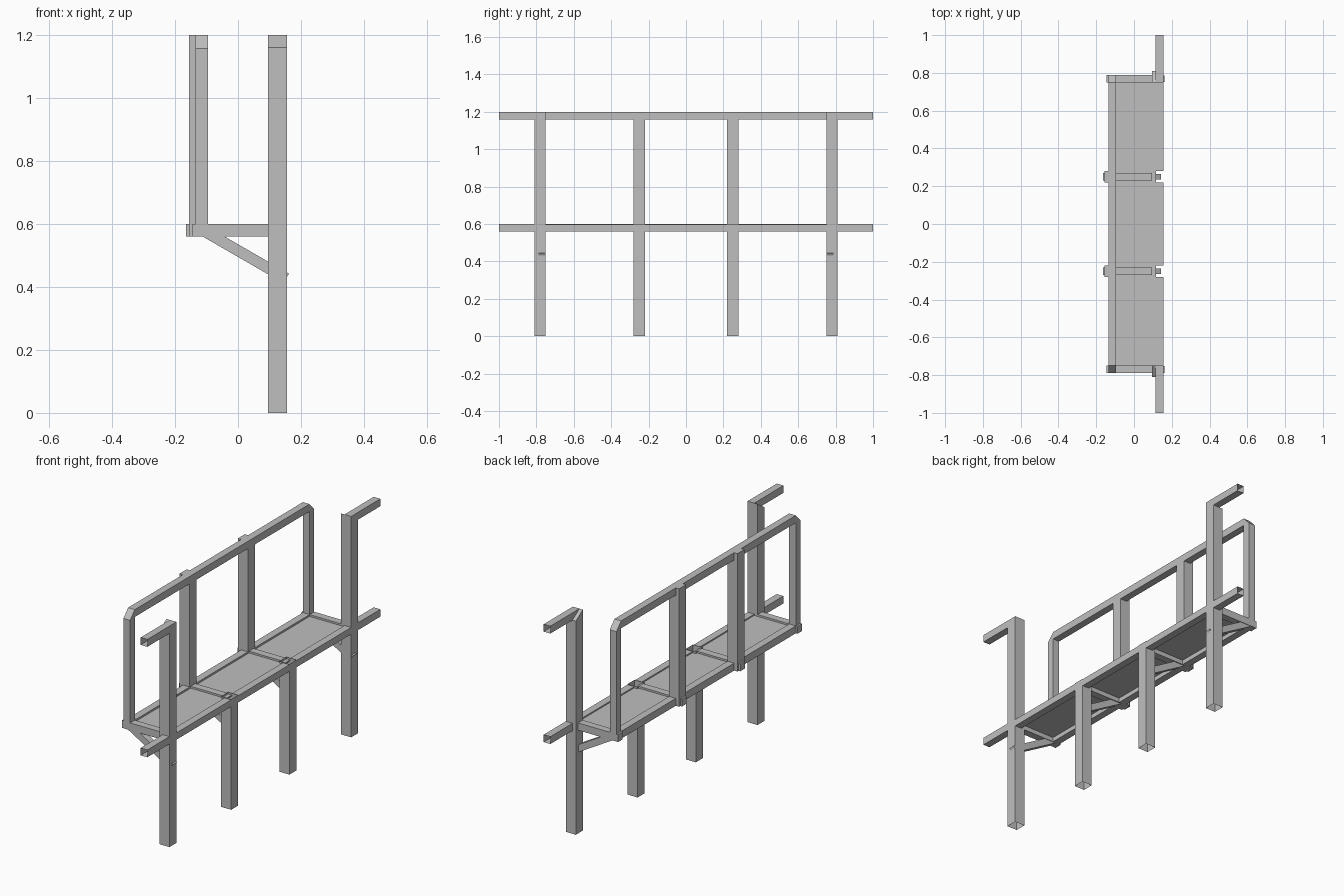
import bpy, bmesh
from mathutils import Matrix, Vector

cube = bpy.data.objects.get("Cube")
if cube:
    bpy.data.objects.remove(cube, do_unlink=True)

steel = bpy.data.materials.new("grey_steel")
steel.use_nodes = True
grey = (0.52, 0.52, 0.52, 1)
steel.diffuse_color = grey
steel.node_tree.nodes["Principled BSDF"].inputs["Base Color"].default_value = grey


def finish(name, bm):
    bmesh.ops.recalc_face_normals(bm, faces=bm.faces)
    mesh = bpy.data.meshes.new(name)
    bm.to_mesh(mesh)
    bm.free()
    mesh.materials.append(steel)
    obj = bpy.data.objects.new(name, mesh)
    bpy.context.collection.objects.link(obj)
    return obj


def bar(name, x, y, z, open_axis=None, move=None):
    """Box between coordinate ranges; open_axis drops both end faces (tube)."""
    bm = bmesh.new()
    bmesh.ops.create_cube(bm, size=1)
    for v in bm.verts:
        v.co = Vector([r[0] if c < 0 else r[1] for c, r in zip(v.co, (x, y, z))])
    if open_axis is not None:
        bm.normal_update()
        ends = [f for f in bm.faces if abs(f.normal[open_axis]) > 0.9]
        bmesh.ops.delete(bm, geom=ends, context='FACES_ONLY')
    if move:
        for v in bm.verts:
            move(v.co)
    return finish(name, bm)


def span(centre, width):
    return (centre - width / 2, centre + width / 2)


def brace(name, y, end_x, width):
    """Slanted support running from the outer beam down to the post."""
    direction = Vector((0.865, 0, -0.5)).normalized()
    start = Vector((-0.115, 0, 0.582))
    length = (end_x - start.x) / direction.x
    bm = bmesh.new()
    bmesh.ops.create_cube(bm, size=1)
    bmesh.ops.scale(bm, vec=(length, width, 0.035), verts=bm.verts)
    turn = Matrix.Rotation(direction.angle(Vector((1, 0, 0))), 4, 'Y')
    place = Matrix.Translation(start + direction * length / 2 + Vector((0, y, 0)))
    bmesh.ops.transform(bm, matrix=place @ turn, verts=bm.verts)
    # trim the upper end so that it stays under the deck frame
    cut = bmesh.ops.bisect_plane(bm, geom=bm.verts[:] + bm.edges[:] + bm.faces[:],
                                 plane_co=(0, 0, 0.565), plane_no=(0, 0, 1), clear_outer=True)
    return finish(name, bm)


POST_X, RAIL_X, OUTER_X = (0.095, 0.155), (0.115, 0.155), (-0.135, -0.095)
DECK_Z, TOP_Z = (0.56, 0.6), (1.16, 1.2)

# Tall end posts with mitred tops, rail stubs, end cross bars and braces
for side, label in ((-1, "front"), (1, "back")):
    def miter_post(co, s=side):
        if co.z > 1 and co.y * s > 0.78:
            co.z = 1.16

    def miter_stub(co, s=side):
        if co.y * s < 0.9 and co.z > 1.18:
            co.y = s * 0.75

    post = bar(label + "_tall_post", POST_X, span(side * 0.78, 0.06), (0, 1.2), None, miter_post)
    bm = bmesh.new()
    bm.from_mesh(post.data)
    bottom = [f for f in bm.faces if f.calc_center_median().z < 0.01]
    bmesh.ops.delete(bm, geom=bottom, context='FACES_ONLY')
    bm.to_mesh(post.data)
    bm.free()
    stub_y = sorted((side * 0.81, side * 1.0))
    bar(label + "_top_rail_stub", RAIL_X, stub_y, TOP_Z, 1, miter_stub)
    bar(label + "_lower_rail_stub", RAIL_X, stub_y, DECK_Z, 1)
    bar(label + "_end_cross_bar", (-0.145, 0.095), span(side * 0.77, 0.04), DECK_Z)
    brace(label + "_end_brace", side * 0.77, 0.153, 0.035)

    # Short deck posts, outer guard posts, middle cross bars and braces
    mid = side * 0.25
    bar(label + "_short_post", POST_X, span(mid, 0.06), (0, 0.6), 2)
    bar(label + "_guard_post", (-0.155, -0.095), span(mid, 0.06), (0.56, 1.2))
    bar(label + "_middle_cross_bar", (-0.165, 0.095), span(mid, 0.04), DECK_Z)
    brace(label + "_middle_brace", mid, 0.135, 0.03)

# Long deck beams: inner rail split at the posts, outer beam in one piece
for i, (a, b) in enumerate(((-0.75, -0.28), (-0.22, 0.22), (0.28, 0.75))):
    bar("inner_deck_rail_%d" % (i + 1), RAIL_X, (a, b), (0.56, 0.597), 1)
bar("outer_deck_beam", OUTER_X, (-0.79, 0.79), DECK_Z)

# Walking deck, set slightly below the frame
bar("deck_plate", (-0.1, 0.117), (-0.75, 0.75), (0.584, 0.59))

# Guard rail: one bent frame with clipped corners
half = [(0.75, 1.16), (0.75, 0.6), (0.79, 0.6), (0.79, 1.157), (0.75, 1.2)]
outline = half + [(-y, z) for y, z in reversed(half)]
bm = bmesh.new()
face = bm.faces.new([bm.verts.new((OUTER_X[0], y, z)) for y, z in outline])
grown = bmesh.ops.extrude_face_region(bm, geom=[face])
moved = [g for g in grown["geom"] if isinstance(g, bmesh.types.BMVert)]
bmesh.ops.translate(bm, vec=(OUTER_X[1] - OUTER_X[0], 0, 0), verts=moved)
if not face.is_valid or len(bm.faces) < len(outline) + 2:
    bm.faces.new([v for v in bm.verts if v not in moved])
finish("guard_rail", bm)
